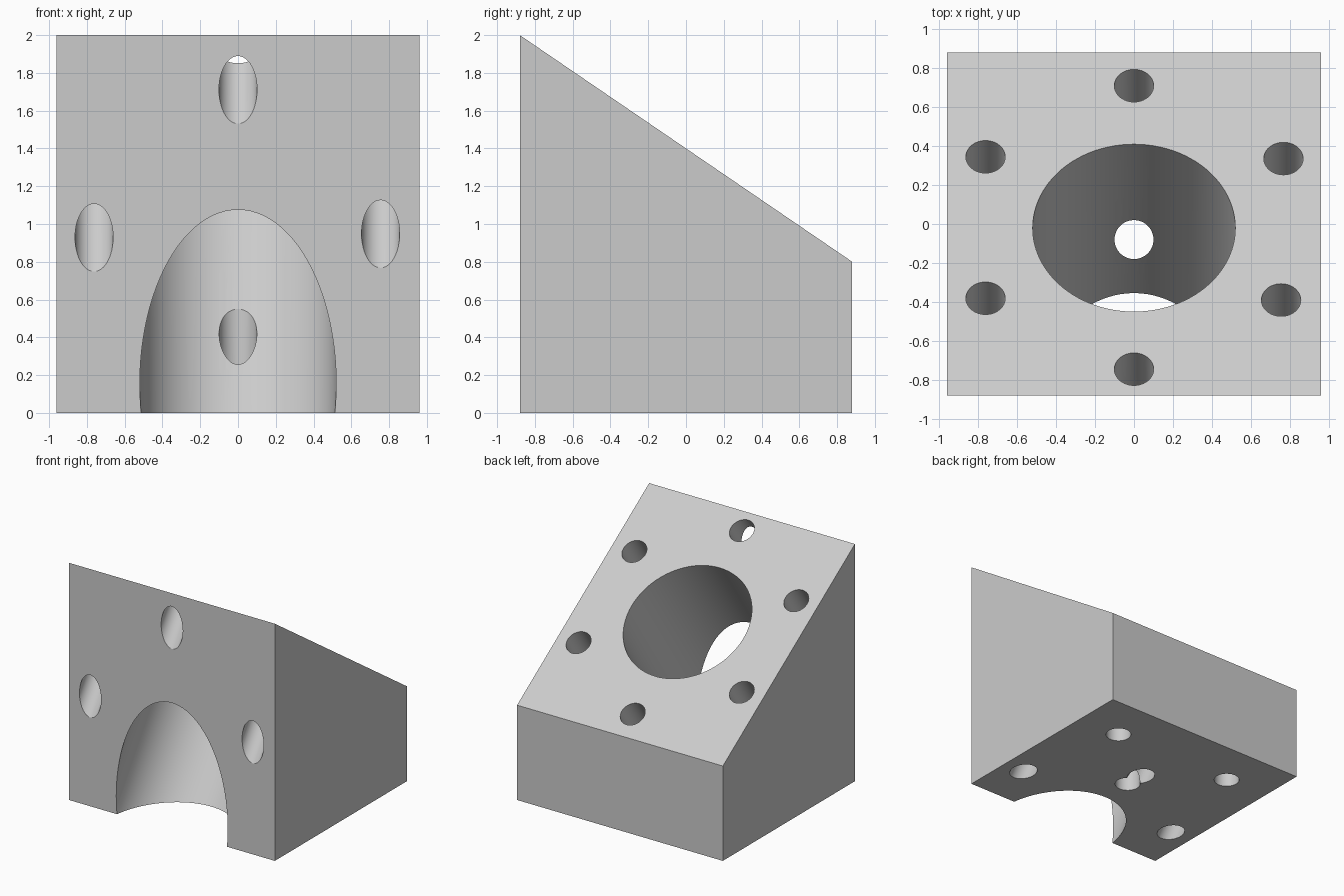
import bpy
import bmesh
import math
from mathutils import Vector

cube = bpy.data.objects.get("Cube")
if cube:
    bpy.data.objects.remove(cube, do_unlink=True)

HALF_X, HALF_Y = 0.96, 0.88
FRONT_Z, BACK_Z = 2.0, 0.8
SLOPE = (FRONT_Z - BACK_Z) / (2 * HALF_Y)
NORMAL = Vector((0, SLOPE, 1)).normalized()

grey = bpy.data.materials.new("plain grey")
grey.use_nodes = True
colour = (0.6, 0.6, 0.6, 1)
grey.diffuse_color = colour
grey.node_tree.nodes["Principled BSDF"].inputs["Base Color"].default_value = colour

# Wedge block: side profile extruded across the width
bm = bmesh.new()
profile = [(-HALF_Y, 0), (HALF_Y, 0), (HALF_Y, BACK_Z), (-HALF_Y, FRONT_Z)]
side = bm.faces.new([bm.verts.new((-HALF_X, y, z)) for y, z in profile])
extruded = bmesh.ops.extrude_face_region(bm, geom=[side])["geom"]
bmesh.ops.translate(bm, vec=(2 * HALF_X, 0, 0),
                    verts=[v for v in extruded if isinstance(v, bmesh.types.BMVert)])
bmesh.ops.recalc_face_normals(bm, faces=bm.faces)
mesh = bpy.data.meshes.new("wedge_block")
bm.to_mesh(mesh)
bm.free()
mesh.materials.append(grey)
block = bpy.data.objects.new("wedge_block", mesh)
bpy.context.collection.objects.link(block)
bpy.context.view_layer.objects.active = block


def drill(centre, axis, radius, length, sides):
    """Cut a round bore, centred on a point, out of the block."""
    bpy.ops.mesh.primitive_cylinder_add(
        vertices=sides, radius=radius, depth=length, location=centre,
        rotation=axis.to_track_quat("Z", "Y").to_euler())
    cutter = bpy.context.object
    cutter.name = "bore_cutter"
    cutter.hide_render = True
    cutter.data.materials.append(grey)
    bpy.context.view_layer.objects.active = block
    cut = block.modifiers.new("bore", "BOOLEAN")
    cut.operation = "DIFFERENCE"
    cut.solver = "EXACT"
    cut.object = cutter
    bpy.ops.object.modifier_apply(modifier=cut.name)
    bpy.data.objects.remove(cutter, do_unlink=True)


def on_slope(x, y):
    return Vector((x, y, BACK_Z + (HALF_Y - y) * SLOPE))


# Large bore and ring of six bolt holes, square to the sloping face
drill(on_slope(0, -0.02), NORMAL, 0.52, 6, 96)
for x, y in [(0, 0.71), (0, -0.745), (-0.762, 0.345), (-0.762, -0.381),
             (0.767, 0.336), (0.755, -0.39)]:
    drill(on_slope(x, y), NORMAL, 0.101, 6, 48)

# Three upright holes in the base
for x, y in [(0, -0.08), (-0.565, 0.48), (0.565, 0.48)]:
    drill(Vector((x, y, 0)), Vector((0, 0, 1)), 0.1, 1.2, 48)

# Smooth bores with crisp rims
bpy.ops.object.select_all(action="DESELECT")
block.select_set(True)
bpy.context.view_layer.objects.active = block
bpy.ops.object.shade_smooth_by_angle(angle=math.radians(25))
